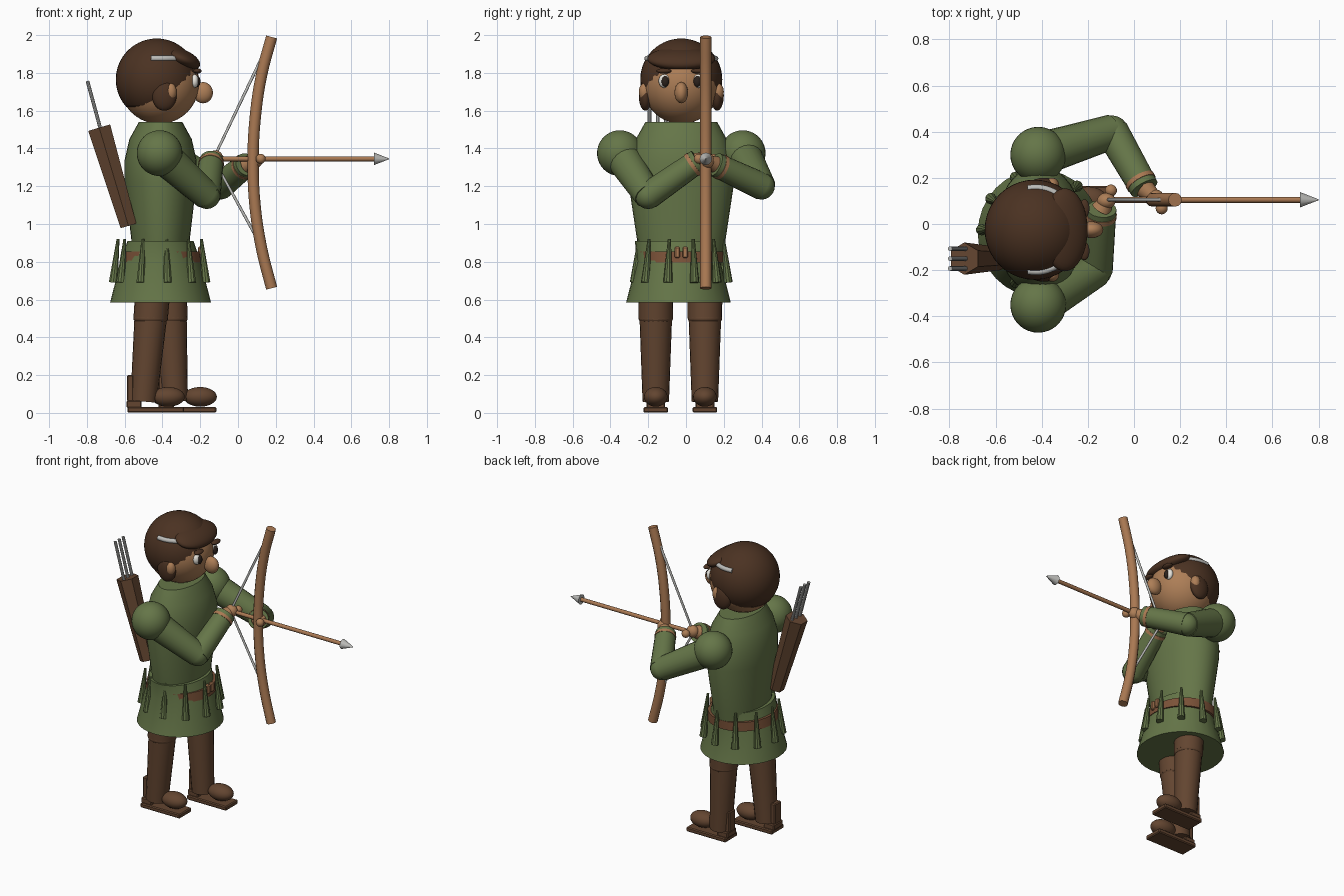
import bpy, bmesh, math
from mathutils import Vector, Matrix

if "Cube" in bpy.data.objects:
    bpy.data.objects.remove(bpy.data.objects["Cube"], do_unlink=True)


def material(name, rgb):
    m = bpy.data.materials.new(name)
    m.use_nodes = True
    m.diffuse_color = (*rgb, 1)
    m.node_tree.nodes["Principled BSDF"].inputs["Base Color"].default_value = (*rgb, 1)
    return m


GREEN = material("moss_green", (0.13, 0.18, 0.065))
HAIR = material("dark_brown", (0.07, 0.032, 0.016))
LEATHER = material("leather_brown", (0.125, 0.06, 0.03))
BELT = material("belt_brown", (0.2, 0.085, 0.04))
SKIN = material("skin_tan", (0.42, 0.21, 0.095))
WOOD = material("wood_tan", (0.4, 0.19, 0.085))
STEEL = material("light_grey", (0.5, 0.5, 0.48))
WHITE = material("eye_white", (0.8, 0.78, 0.72))
DARK = material("pupil_dark", (0.025, 0.016, 0.012))


def finish(name, bm, mat, smooth=True):
    bmesh.ops.recalc_face_normals(bm, faces=bm.faces)
    me = bpy.data.meshes.new(name)
    bm.to_mesh(me)
    bm.free()
    me.materials.append(mat)
    if smooth:
        me.shade_smooth()
        me.set_sharp_from_angle(angle=math.radians(35))
    ob = bpy.data.objects.new(name, me)
    bpy.context.collection.objects.link(ob)
    return ob


def ball(name, at, size, mat, tilt=0):
    bm = bmesh.new()
    bmesh.ops.create_uvsphere(bm, u_segments=32, v_segments=20, radius=1)
    bm.transform(Matrix.Translation(at) @ Matrix.Rotation(tilt, 4, 'Y') @ Matrix.Diagonal((*size, 1)))
    return finish(name, bm, mat)


def rod(name, a, b, r1, r2, mat, sides=20):
    a, b = Vector(a), Vector(b)
    bm = bmesh.new()
    bmesh.ops.create_cone(bm, cap_ends=True, segments=sides, radius1=r1, radius2=r2, depth=(b - a).length)
    turn = Vector((0, 0, 1)).rotation_difference(b - a).to_matrix().to_4x4()
    bm.transform(Matrix.Translation((a + b) / 2) @ turn)
    return finish(name, bm, mat)


def box(name, at, size, mat, bevel=0.006):
    bm = bmesh.new()
    bmesh.ops.create_cube(bm, size=1)
    bm.transform(Matrix.Translation(at) @ Matrix.Diagonal((*size, 1)))
    bmesh.ops.bevel(bm, geom=bm.edges[:], offset=bevel, segments=1, affect='EDGES')
    return finish(name, bm, mat)


def loft(name, centre, rings, mat, sides=32):
    """Stack of elliptical rings given as (z, radius x, radius y), capped."""
    bm = bmesh.new()
    loops = []
    for z, rx, ry in rings:
        angles = [math.tau * i / sides for i in range(sides)]
        loops.append([bm.verts.new((centre[0] + rx * math.cos(t), centre[1] + ry * math.sin(t), z)) for t in angles])
    for low, high in zip(loops, loops[1:]):
        for i in range(sides):
            j = (i + 1) % sides
            bm.faces.new((low[i], low[j], high[j], high[i]))
    bm.faces.new(loops[0])
    bm.faces.new(loops[-1])
    return finish(name, bm, mat)


def tube(name, points, radius, mat, smooth=True):
    cu = bpy.data.curves.new(name, 'CURVE')
    cu.dimensions = '3D'
    cu.bevel_depth = radius
    cu.bevel_resolution = 4
    cu.use_fill_caps = True
    cu.resolution_u = 5
    sp = cu.splines.new('BEZIER')
    sp.bezier_points.add(len(points) - 1)
    for p, co in zip(sp.bezier_points, points):
        p.co = co
        p.handle_left_type = p.handle_right_type = 'AUTO' if smooth else 'VECTOR'
    cu.materials.append(mat)
    ob = bpy.data.objects.new(name, cu)
    bpy.context.collection.objects.link(ob)


MID = -0.025      # lengthwise symmetry plane of the body
BOW_Y = 0.105     # plane of bow and arrow

# Tunic, skirt and belt
loft("tunic", (-0.41, MID), [(0.82, 0.155, 0.22), (0.92, 0.155, 0.235), (1.22, 0.19, 0.28),
                             (1.34, 0.19, 0.275), (1.45, 0.165, 0.24), (1.54, 0.115, 0.19)], GREEN)
loft("skirt", (-0.41, -0.04), [(0.585, 0.267, 0.277), (0.8, 0.212, 0.222), (0.91, 0.175, 0.23)], GREEN)
loft("belt", (-0.41, -0.03), [(0.795, 0.218, 0.228), (0.855, 0.208, 0.232)], BELT)
for s in (-1, 1):
    box("buckle", (-0.197, MID + s * 0.021, 0.85), (0.03, 0.028, 0.06), WOOD)

# Hanging tassels around the hips
for i in range(11):
    t = math.pi + math.tau * i / 11
    c, s = math.cos(t), math.sin(t)
    rod("tassel", (-0.41 + 0.25 * c, MID + 0.25 * s, 0.69), (-0.41 + 0.225 * c, MID + 0.225 * s, 0.92),
        0.025, 0.008, GREEN, 10)

# Legs and shoes: (side y, hip x, ankle x, sole middle x)
for side, y, hip, ankle, sole in (("right", -0.16, -0.45, -0.5, -0.435), ("left", 0.1, -0.365, -0.335, -0.265)):
    knee = hip + (ankle - hip) * 0.25
    rod(side + "_thigh", (knee, y, 0.5), (hip, y, 0.66), 0.091, 0.093, LEATHER)
    ball(side + "_knee", (knee, y, 0.5), (0.091, 0.091, 0.04), LEATHER)
    rod(side + "_boot", (ankle, y, 0.06), (knee, y, 0.5), 0.07, 0.086, LEATHER)
    box(side + "_heel", (sole - 0.115, y, 0.045), (0.08, 0.1, 0.04), LEATHER)
    box(side + "_boot_back", (ankle - 0.07, y, 0.13), (0.035, 0.07, 0.14), LEATHER)
    box(side + "_sole", (sole, y, 0.016), (0.3, 0.13, 0.03), LEATHER)
    ball(side + "_shoe", (sole + 0.065, y, 0.085), (0.088, 0.062, 0.052), LEATHER)


# Arms
def arm(side, shoulder, elbow, wrist, hand):
    ball(side + "_shoulder", shoulder, (0.121,) * 3, GREEN)
    rod(side + "_upper_arm", shoulder, elbow, 0.095, 0.075, GREEN)
    ball(side + "_elbow", elbow, (0.07,) * 3, GREEN)
    rod(side + "_forearm", elbow, wrist, 0.073, 0.064, GREEN)
    e, w = Vector(elbow), Vector(wrist)
    d = (w - e).normalized()
    rod(side + "_cuff_band", w - d * 0.045, w - d * 0.025, 0.068, 0.068, WOOD)
    rod(side + "_hand", w, hand, 0.045, 0.03, SKIN)
    ball(side + "_fist", hand, (0.04, 0.035, 0.04), SKIN)


arm("right", (-0.415, -0.35, 1.375), (-0.165, -0.2, 1.15), (-0.14, 0.065, 1.335), (-0.12, 0.1, 1.35))
arm("left", (-0.415, 0.3, 1.375), (-0.095, 0.4, 1.2), (0.045, 0.155, 1.315), (0.09, 0.115, 1.335))
ball("right_thumb", (-0.1, 0.145, 1.345), (0.026,) * 3, SKIN)
ball("left_thumb", (0.12, 0.068, 1.345), (0.026,) * 3, SKIN)

# Bow, string and nocked arrow
tube("bow", [(x, BOW_Y, z) for x, z in ((0.178, 1.99), (0.125, 1.79), (0.09, 1.55), (0.08, 1.33),
                                       (0.09, 1.1), (0.125, 0.87), (0.178, 0.66))], 0.03, WOOD)
tube("bowstring", [(0.135, BOW_Y, 1.9), (-0.13, BOW_Y, 1.345), (0.13, BOW_Y, 0.87)], 0.008, STEEL, False)
rod("arrow_shaft", (-0.13, BOW_Y, 1.345), (0.73, BOW_Y, 1.345), 0.013, 0.013, WOOD, 12)
rod("arrow_head", (0.72, BOW_Y, 1.345), (0.8, BOW_Y, 1.345), 0.033, 0.002, STEEL, 12)

# Quiver with spare arrows
rod("quiver", (-0.58, -0.15, 0.99), (-0.735, -0.15, 1.51), 0.05, 0.07, LEATHER, 6)
for k in (-1, 0, 1):
    y = -0.15 + k * 0.043
    rod("spare_arrow", (-0.7, y, 1.4), (-0.797, y, 1.757), 0.01, 0.01, STEEL, 10)

# Head and cropped hair shell
ball("head", (-0.417, MID, 1.745), (0.212, 0.208, 0.215), SKIN)
hair = bmesh.new()
bmesh.ops.create_uvsphere(hair, u_segments=40, v_segments=28, radius=0.217)
bmesh.ops.translate(hair, verts=hair.verts, vec=(-0.43, MID, 1.765))
for point, normal in (((-0.43, 0, 1.62), (0, 0, -1)), ((-0.37, 0, 1.64), (0.19, 0, -0.16))):
    bmesh.ops.bisect_plane(hair, geom=hair.verts[:] + hair.edges[:] + hair.faces[:],
                           plane_co=point, plane_no=normal, clear_outer=True)
shell = finish("hair", hair, HAIR)
thick = shell.modifiers.new("thickness", 'SOLIDIFY')
thick.thickness = 0.02
ball("hair_fringe", (-0.3, MID, 1.875), (0.105, 0.18, 0.05), HAIR, math.radians(22))

# Face and side details
ball("nose", (-0.185, MID, 1.695), (0.052, 0.036, 0.056), SKIN)
for s in (-1, 1):
    ball("eye_white", (-0.23, MID + s * 0.09, 1.757), (0.022, 0.03, 0.036), WHITE)
    ball("pupil", (-0.215, MID + s * 0.085, 1.755), (0.016, 0.02, 0.029), DARK)
    ball("eyebrow", (-0.215, MID + s * 0.092, 1.81), (0.022, 0.04, 0.014), HAIR)
    ball("side_lock", (-0.39, MID + s * 0.19, 1.68), (0.065, 0.035, 0.08), HAIR)
    ball("ear", (-0.355, MID + s * 0.195, 1.7), (0.03, 0.03, 0.045), SKIN)
    # Grey streak following the temple
    arc = [math.radians(a) for a in (48, 65, 82, 100)]
    tube("grey_streak", [(-0.43 + 0.182 * math.cos(a), MID + s * 0.182 * math.sin(a), 1.876) for a in arc],
         0.015, STEEL)
